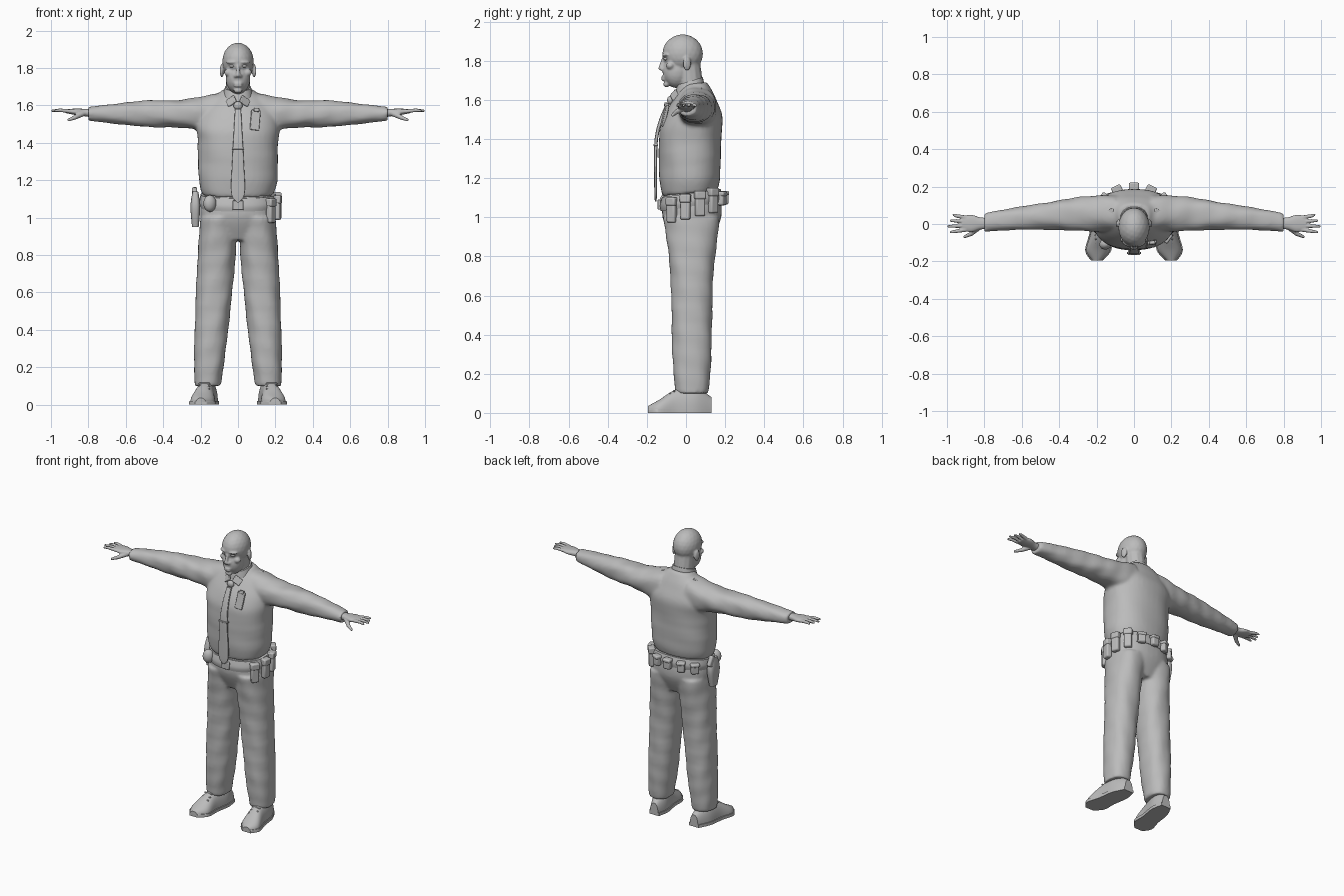
import bpy, bmesh, math
from mathutils import Matrix, Vector

if "Cube" in bpy.data.objects:
    bpy.data.objects.remove(bpy.data.objects["Cube"])

grey = bpy.data.materials.new("plain grey")
grey.use_nodes = True
grey.diffuse_color = (.5, .5, .5, 1)
grey.node_tree.nodes["Principled BSDF"].inputs["Base Color"].default_value = grey.diffuse_color
SIDES = {"left": 1, "right": -1}


def spline(rows, steps):
    """Smooth interpolation through section rows."""
    out = []
    for i in range(len(rows) - 1):
        before, start, end, after = (rows[max(0, min(len(rows) - 1, i + k))] for k in (-1, 0, 1, 2))
        for s in range(steps):
            t = s / steps
            out.append([b + t / 2 * (c - a + t * (2 * a - 5 * b + 4 * c - d + t * (3 * (b - c) + d - a)))
                        for a, b, c, d in zip(before, start, end, after)])
    return out + [rows[-1]]


def loft(bm, rows, centre, axis="z", side=1, power=2.3, steps=6, ripple=0, tilt=0, low=0, high=2):
    """Skin of superellipse rings; a row is (position along the axis, first radius, second radius)."""
    rings, count = [], 40
    for t, radius_u, radius_v in spline(rows, steps):
        ring = []
        for k in range(count):
            angle = math.tau * k / count
            ca, sa = math.cos(angle), math.sin(angle)
            fold = 1 + ripple * math.sin(38 * t + 3 * angle) * math.sin(17 * t - 2 * angle)
            u, v = centre(t)
            u += radius_u * fold * math.copysign(abs(ca) ** (2 / power), ca)
            v += radius_v * fold * math.copysign(abs(sa) ** (2 / power), sa)
            x, y, z = {"x": (t, u, v), "y": (u, t, v), "z": (u, v, t)}[axis]
            ring.append(bm.verts.new((side * x, y, min(max(z + tilt * y, low), high))))
        rings.append(ring)
    for lower, upper in zip(rings, rings[1:]):
        for k in range(count):
            j = (k + 1) % count
            bm.faces.new((lower[k], lower[j], upper[j], upper[k]))
    bm.faces.new(rings[0])
    bm.faces.new(rings[-1])


def ball(bm, loc, size, turn=0):
    matrix = Matrix.Translation(loc) @ Matrix.Rotation(turn, 4, "Z") @ Matrix.Diagonal((*size, 1))
    bmesh.ops.create_icosphere(bm, subdivisions=3, radius=1, matrix=matrix)


def tube(bm, start, end, r_start, r_end):
    start, end = Vector(start), Vector(end)
    line = end - start
    matrix = Matrix.Translation((start + end) / 2) @ line.to_track_quat("Z", "Y").to_matrix().to_4x4()
    bmesh.ops.create_cone(bm, cap_ends=True, segments=12, radius1=r_start, radius2=r_end,
                          depth=line.length, matrix=matrix)
    ball(bm, start, [r_start] * 3)
    ball(bm, end, [r_end] * 3)


def finish(name, bm, voxel=0, relax=0):
    """Make the object; with a voxel size its pieces are fused into one soft skin."""
    bmesh.ops.recalc_face_normals(bm, faces=bm.faces)
    mesh = bpy.data.meshes.new(name)
    bm.to_mesh(mesh)
    bm.free()
    ob = bpy.data.objects.new(name, mesh)
    bpy.context.collection.objects.link(ob)
    mesh.materials.append(grey)
    bpy.ops.object.select_all(action="DESELECT")
    ob.select_set(True)
    bpy.context.view_layer.objects.active = ob
    bpy.ops.object.shade_smooth_by_angle(angle=math.radians(45))
    if voxel:
        fuse = ob.modifiers.new("fuse", "REMESH")
        fuse.mode, fuse.voxel_size, fuse.use_smooth_shade = "VOXEL", voxel, True
        soften = ob.modifiers.new("soften", "SMOOTH")
        soften.factor, soften.iterations = .5, relax
    return ob


def box(name, loc, size, rot=(0, 0, 0), bevel=.004):
    bm = bmesh.new()
    bmesh.ops.create_cube(bm, size=1, matrix=Matrix.Diagonal((*size, 1)))
    ob = finish(name, bm)
    ob.location, ob.rotation_euler = loc, rot
    soft = ob.modifiers.new("soft edges", "BEVEL")
    soft.width, soft.segments = bevel, 2


# Shirt: torso and sleeves
bm = bmesh.new()
loft(bm, [(1.12, .19, .14), (1.2, .21, .155), (1.4, .215, .16), (1.5, .22, .155), (1.6, .17, .11), (1.68, .08, .06)],
     lambda z: (0, .02 + max(0, z - 1.4) / 10), ripple=.012, tilt=.1)
for side in SIDES.values():
    loft(bm, [(.1, .1, .11), (.3, .09, .075), (.5, .07, .07), (.8, .05, .037)],
         lambda x: (.06 - .08 * x * x, 1.555), "x", side, ripple=.04, steps=12)
finish("shirt", bm, .01, 6)

# Trousers: hips and legs
bm = bmesh.new()
loft(bm, [(.88, .13, .1), (1, .2, .15), (1.12, .19, .145)], lambda z: (0, .03))
for side in SIDES.values():
    loft(bm, [(.1, .07, .085), (.3, .085, .1), (.7, .1, .11), (1, .1, .145)],
         lambda z: (.17 - .07 * z, .03), side=side, ripple=.025, steps=12)
finish("trousers", bm, .01, 6)

# Head: cranium, jaw, neck and face
bm = bmesh.new()
ball(bm, (0, -.017, 1.835), (.084, .104, .1))
ball(bm, (0, -.048, 1.745), (.066, .072, .085))
tube(bm, (0, .03, 1.62), (0, .01, 1.78), .064, .064)
tube(bm, (0, -.116, 1.81), (0, -.13, 1.762), .008, .012)
ball(bm, (0, -.1, 1.68), (.024, .016, .016))
for z in (1.704, 1.716):
    ball(bm, (0, -.114, z), (.025, .012, .007))
for side in SIDES.values():
    ball(bm, (side * .013, -.12, 1.757), (.01, .012, .009))
    ball(bm, (side * .036, -.105, 1.83), (.03, .015, .008), side * .35)
    ball(bm, (side * .05, -.08, 1.775), (.024, .022, .02))
    ball(bm, (side * .086, .005, 1.785), (.01, .022, .036), side * .3)
finish("head", bm, .006, 2)

for name, side in SIDES.items():
    # Eye
    bm = bmesh.new()
    ball(bm, (side * .033, -.103, 1.81), (.015, .012, .008), side * .3)
    finish(name + "_eye", bm)

    # Hand: palm, four fingers and thumb
    bm = bmesh.new()
    loft(bm, [(.76, .03, .024), (.82, .032, .02), (.87, .046, .017), (.92, .038, .011)],
         lambda x: (.003, 1.5 + .075 * x), "x", side)
    for i in range(4):
        y, tip = .035 - .022 * i, .992 - .014 * abs(i - 2)
        knuckle = (side * .95, y * 1.25, 1.574)
        tube(bm, (side * .9, y, 1.568), knuckle, .011, .0095)
        tube(bm, knuckle, (side * tip, y * 1.4, 1.571), .0095, .007)
    thumb = (side * .87, -.052, 1.536)
    tube(bm, (side * .83, -.018, 1.556), thumb, .016, .012)
    tube(bm, thumb, (side * .905, -.068, 1.522), .012, .008)
    finish(name + "_hand", bm, .004, 2)

    # Shoe, sole and laces
    shoe = [(.13, .03, .07), (.05, .055, .12), (-.05, .055, .11), (-.14, .064, .055), (-.195, .025, .025)]
    bm = bmesh.new()
    loft(bm, shoe, lambda y: (.17 - .15 * y, .01), "y", side, low=.01)
    finish(name + "_shoe", bm)
    bm = bmesh.new()
    loft(bm, [(y, width + .006, height) for y, width, height in shoe],
         lambda y: (.17 - .15 * y, 0), "y", side, power=4, high=.02)
    finish(name + "_sole", bm)
    for i in range(3):
        y, z = -.06 - .02 * i, .112 - .014 * i
        bm = bmesh.new()
        tube(bm, (side * .155, y, z), (side * .205, y, z), .005, .005)
        finish(f"{name}_lace_{i + 1}", bm)

    # Collar point and shoulder strap
    box(name + "_collar_point", (side * .036, -.058, 1.622), (.055, .012, .045), (-.5, side * .6, side * .35))
    box(name + "_shoulder_strap", (side * .15, .055, 1.646), (.09, .045, .014), (0, side * .25, -side * .15))

# Collar
bm = bmesh.new()
loft(bm, [(1.635, .083, .077), (1.69, .07, .066)], lambda z: (0, .02), tilt=.3)
finish("collar", bm)

# Tie with knot and clip
bm = bmesh.new()
loft(bm, [(1.08, .004, .004), (1.13, .036, .007), (1.3, .031, .008), (1.58, .016, .01)],
     lambda z: (0, 1.2 * max(0, z - 1.35) ** 2 - .155), power=4)
finish("tie", bm)
bm = bmesh.new()
ball(bm, (0, -.08, 1.598), (.024, .017, .023))
finish("tie_knot", bm)
box("tie_clip", (0, -.155, 1.37), (.066, .024, .01), bevel=.002)

# Chest badge
box("chest_badge", (.092, -.108, 1.52), (.05, .016, .11), (-.22, .12, .15))
box("badge_clip", (.098, -.1, 1.575), (.03, .02, .02), (-.3, .1, .15))

# Belt and buckle
bm = bmesh.new()
loft(bm, [(1.05, .2, .156), (1.08, .207, .16), (1.12, .2, .15)], lambda z: (0, .027), tilt=.14)
finish("belt", bm)
box("buckle", (0, -.137, 1.065), (.06, .016, .05))

# Belt pouches with flaps, long at the left hip and short at the back
for i in range(8):
    angle = math.radians(25 * i - 35)
    tall = .13 if i < 4 else .07
    out, back = math.cos(angle), math.sin(angle)
    x, y, z = .214 * out, .027 + .172 * back, 1.06 + .04 * back
    box(f"belt_pouch_{i + 1}", (x, y, z), (.036, .05, tall), (0, 0, angle), .009)
    box(f"pouch_flap_{i + 1}", (x, y, z + tall / 3), (.044, .056, tall / 3), (0, 0, angle), .008)

# Round pouch, holster and grip at the right hip
bm = bmesh.new()
ball(bm, (-.15, -.105, 1.075), (.036, .03, .045), .5)
finish("round_pouch", bm)
bm = bmesh.new()
loft(bm, [(.95, .018, .03), (1.06, .026, .05), (1.14, .015, .03)], lambda z: (-.228, .03), power=3)
finish("holster", bm)
box("sidearm_grip", (-.232, .062, 1.125), (.028, .04, .07), (.5, 0, 0), .008)
